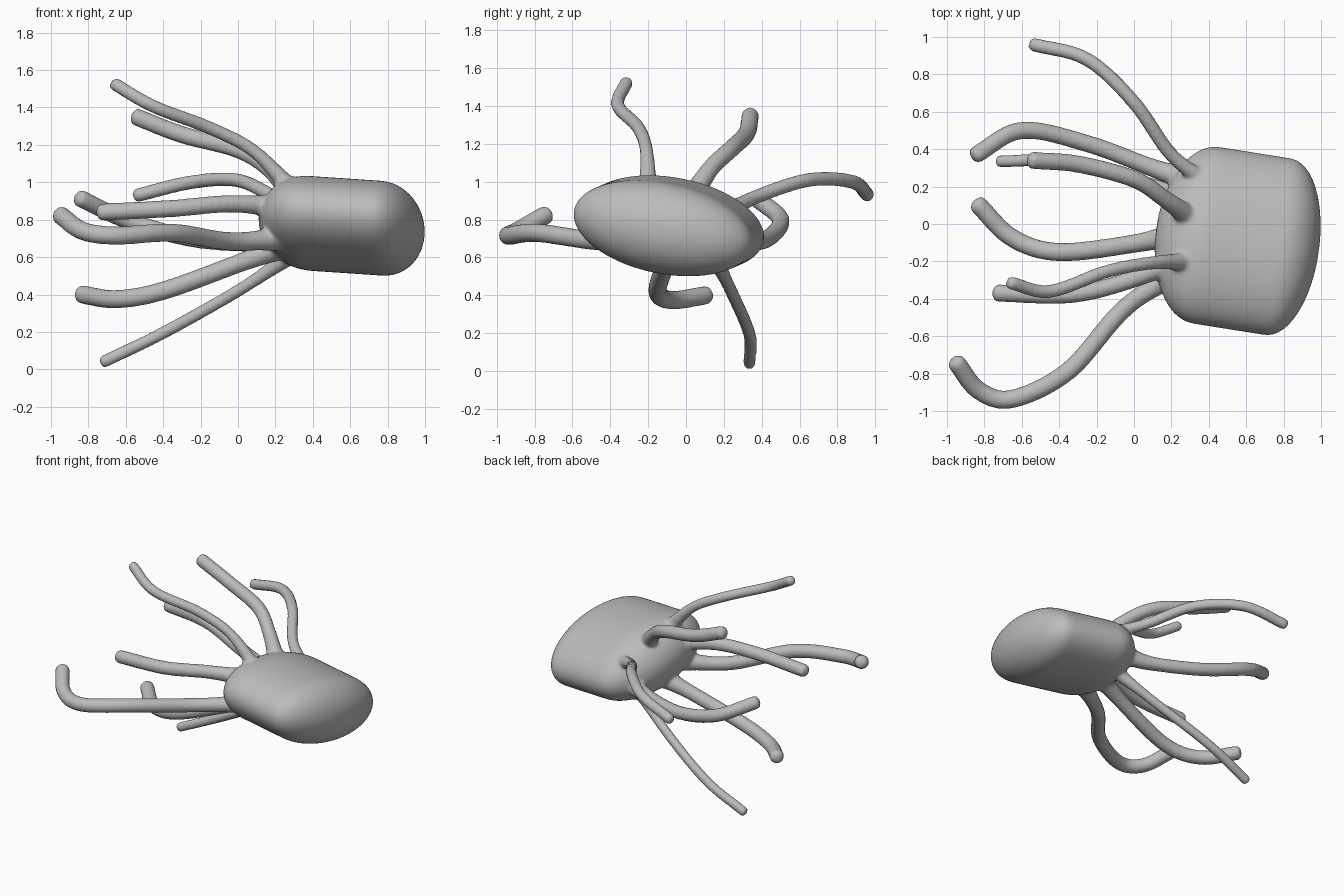
import bpy, math
from mathutils import Vector, Matrix

if "Cube" in bpy.data.objects:
    bpy.data.objects.remove(bpy.data.objects["Cube"])

grey = bpy.data.materials.new("plain grey")
grey.diffuse_color = (0.5, 0.5, 0.5, 1)
grey.use_nodes = True
grey.node_tree.nodes["Principled BSDF"].inputs["Base Color"].default_value = grey.diffuse_color

# Body: elliptical capsule along a slightly turned and drooping axis
A, B = 0.485, 0.24
START, END, CAP_L, CAP_R = 0.12, 1.0, 0.27, 0.22
N, M = 64, 12
angles = [(i + 1) / M * math.pi / 2 for i in range(M)]
rings = [(START + CAP_L * (1 - math.cos(t)), math.sin(t)) for t in angles]
rings += [(END - CAP_R * (1 - math.cos(t)), math.sin(t)) for t in reversed(angles)]
verts, faces = [], []
for x, s in rings:
    for k in range(N):
        a = 2 * math.pi * k / N
        verts.append((x - 0.56, A * s * math.cos(a), B * s * math.sin(a)))
for r in range(len(rings) - 1):
    for k in range(N):
        k2 = (k + 1) % N
        faces.append((r * N + k, r * N + k2, (r + 1) * N + k2, (r + 1) * N + k))
faces.append(tuple(reversed(range(N))))
faces.append(tuple(range((len(rings) - 1) * N, len(rings) * N)))
mesh = bpy.data.meshes.new("body")
mesh.from_pydata(verts, [], faces)
mesh.transform(Matrix.Translation((0.553, -0.087, 0.769))
               @ Matrix.Rotation(math.radians(-9), 4, 'Z')
               @ Matrix.Rotation(math.radians(3.8), 4, 'Y')
               @ Matrix.Rotation(math.radians(-11.5), 4, 'X'))
body = bpy.data.objects.new("body_with_tentacles", mesh)
bpy.context.collection.objects.link(body)


def smooth_path(pts, steps=10):
    """Catmull-Rom samples through the points."""
    p = [Vector(q) for q in pts]
    p = [2 * p[0] - p[1]] + p + [2 * p[-1] - p[-2]]
    out = []
    for i in range(1, len(p) - 2):
        a, b, c, d = p[i - 1:i + 3]
        for k in range(steps):
            t = k / steps
            out.append(0.5 * (2 * b + (c - a) * t + (2 * a - 5 * b + 4 * c - d) * t * t
                              + (3 * b - a - 3 * c + d) * t ** 3))
    return out + [p[-2]]


def tentacle(radius, *pts):
    """Tube with a rounded tip and a flared root."""
    path = smooth_path(pts)
    tip_dir = (path[0] - path[1]).normalized()
    samples = [(path[0] + tip_dir * radius * 0.6 * math.cos(a), math.sin(a) * radius)
               for a in (0.15, 0.5, 0.9, 1.25)]
    for q in path:
        near = max(0, 1 - (q - path[-1]).length / 0.3)
        samples.append((q, radius * (1 + 0.45 * near ** 2)))
    curve = bpy.data.curves.new("tentacle", 'CURVE')
    curve.dimensions = '3D'
    curve.bevel_depth = 1.0
    curve.bevel_resolution = 6
    curve.use_fill_caps = True
    spline = curve.splines.new('POLY')
    spline.points.add(len(samples) - 1)
    for sp, (q, r) in zip(spline.points, samples):
        sp.co = (*q, 1)
        sp.radius = r
    ob = bpy.data.objects.new("tentacle", curve)
    bpy.context.collection.objects.link(ob)
    return ob


# Tentacles, each from tip to root
tubes = [
    tentacle(0.036, (-.66, -.315, 1.525), (-.45, -.36, 1.405), (-.15, -.255, 1.29),
             (.08, -.21, 1.17), (.27, -.2, .98)),
    tentacle(0.047, (-.545, .34, 1.35), (-.3, .32, 1.255), (0, .24, 1.175),
             (.17, .13, 1.07), (.32, .02, .9)),
    tentacle(0.038, (-.54, .96, .93), (-.25, .88, 1.0), (0, .65, 1.01),
             (.2, .37, .92), (.42, .2, .83)),
    tentacle(0.047, (-.845, .37, .915), (-.6, .5, .80), (-.25, .43, .70),
             (.1, .3, .675), (.28, .24, .7)),
    tentacle(0.05, (-.95, -.74, .825), (-.83, -.89, .74), (-.65, -.935, .715),
             (-.35, -.785, .73), (-.05, -.45, .685), (.25, -.25, .7)),
    tentacle(0.05, (-.835, .105, .40), (-.65, -.075, .375), (-.4, -.15, .42),
             (0, -.105, .565), (.25, -.05, .66)),
    tentacle(0.034, (-.72, .335, .04), (-.4, .335, .195), (0, .24, .42), (.27, .15, .6)),
    tentacle(0.047, (-.73, -.37, .84), (-.35, -.378, .86), (-.05, -.31, .885),
             (.22, -.2, .87)),
]

# Fuse everything into one soft skin
bpy.ops.object.select_all(action='DESELECT')
for ob in tubes:
    ob.select_set(True)
bpy.context.view_layer.objects.active = tubes[0]
bpy.ops.object.convert(target='MESH')
body.select_set(True)
bpy.context.view_layer.objects.active = body
bpy.ops.object.join()
remesh = body.modifiers.new("fuse", 'REMESH')
remesh.mode = 'VOXEL'
remesh.voxel_size = 0.012
soften = body.modifiers.new("soften", 'SMOOTH')
soften.factor = 0.5
soften.iterations = 8
bpy.ops.object.modifier_apply(modifier="fuse")
bpy.ops.object.modifier_apply(modifier="soften")
body.data.materials.clear()
body.data.materials.append(grey)
bpy.ops.object.shade_smooth()
